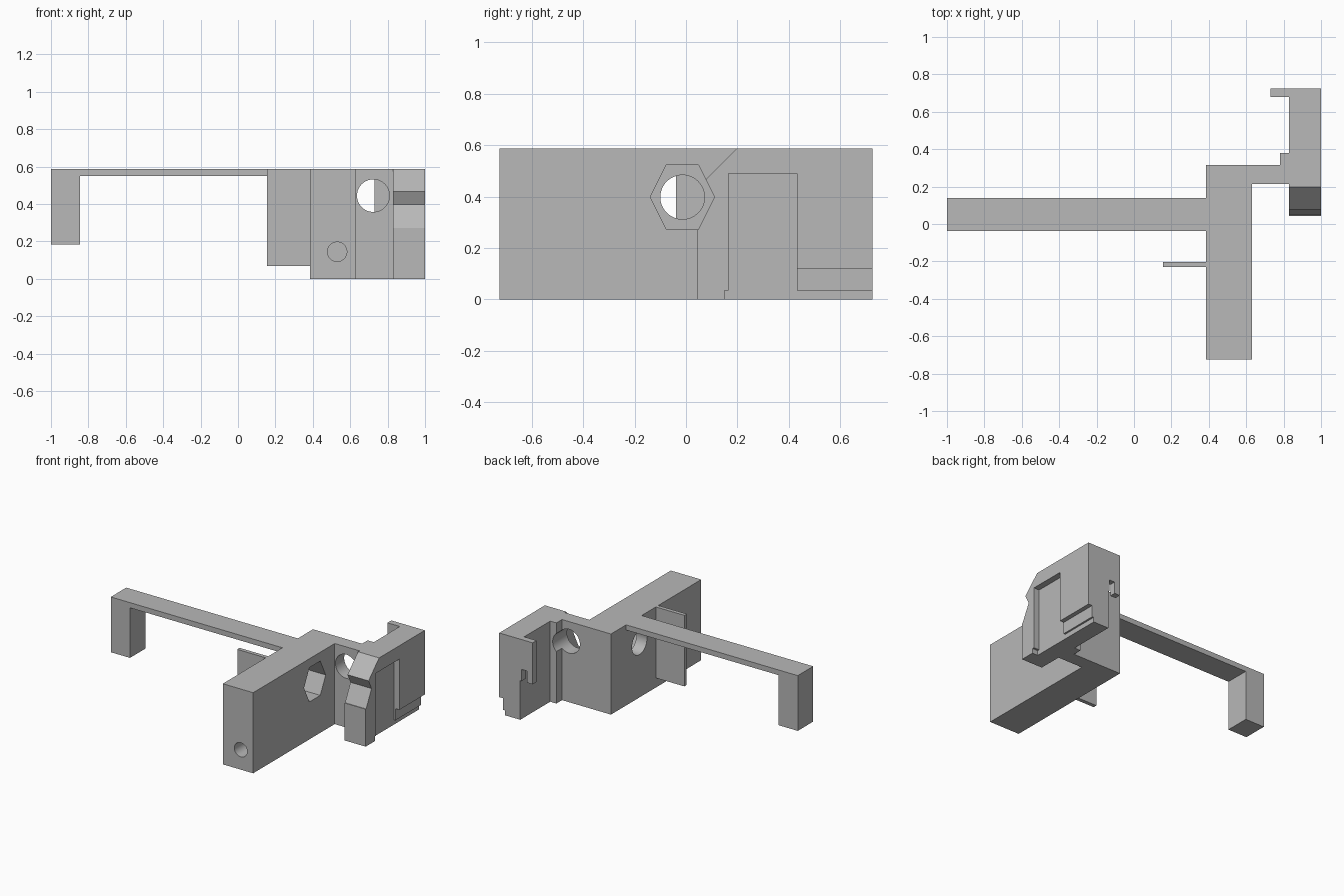
import bpy
import bmesh
from math import cos, sin, pi
from mathutils import Vector

cube = bpy.data.objects.get("Cube")
if cube:
    bpy.data.objects.remove(cube, do_unlink=True)

grey = bpy.data.materials.new("plain_grey")
grey.use_nodes = True
colour = (0.48, 0.48, 0.48, 1)
grey.diffuse_color = colour
grey.node_tree.nodes["Principled BSDF"].inputs["Base Color"].default_value = colour


def prism(name, axis, points, low, high):
    """Extrude a 2D outline along an axis: x takes (y, z), y takes (x, z), z takes (x, y)."""
    place = {"x": lambda a, b, d: (d, a, b),
             "y": lambda a, b, d: (a, d, b),
             "z": lambda a, b, d: (a, b, d)}[axis]
    bm = bmesh.new()
    face = bm.faces.new([bm.verts.new(place(a, b, low)) for a, b in points])
    grown = bmesh.ops.extrude_face_region(bm, geom=[face])["geom"]
    verts = [v for v in grown if isinstance(v, bmesh.types.BMVert)]
    bmesh.ops.translate(bm, verts=verts, vec=Vector(place(0, 0, high - low)))
    bmesh.ops.recalc_face_normals(bm, faces=bm.faces)
    mesh = bpy.data.meshes.new(name)
    bm.to_mesh(mesh)
    bm.free()
    mesh.materials.append(grey)
    obj = bpy.data.objects.new(name, mesh)
    bpy.context.collection.objects.link(obj)
    return obj


def rect(a0, a1, b0, b1):
    return [(a0, b0), (a1, b0), (a1, b1), (a0, b1)]


def circle(a, b, radius, sides=48):
    return [(a + radius * cos(2 * pi * i / sides), b + radius * sin(2 * pi * i / sides))
            for i in range(sides)]


def cut(target, *cutter_args):
    """Subtract a prism from the target and discard the cutter."""
    cutter = prism("cutter", *cutter_args)
    cutter.hide_render = True
    mod = target.modifiers.new("cut", "BOOLEAN")
    mod.operation = "DIFFERENCE"
    mod.solver = "EXACT"
    mod.object = cutter
    bpy.ops.object.select_all(action="DESELECT")
    bpy.context.view_layer.objects.active = target
    target.select_set(True)
    bpy.ops.object.modifier_apply(modifier=mod.name)
    bpy.data.objects.remove(cutter, do_unlink=True)


TOP = 0.588

# Body: long block, bridge, side block and rear tab in one plan outline
body = prism("body", "z", [
    (0.385, -0.725), (0.63, -0.725), (0.63, 0.215), (0.83, 0.215),
    (0.83, 0.043), (1, 0.043), (1, 0.725), (0.73, 0.725), (0.73, 0.68),
    (0.83, 0.68), (0.83, 0.38), (0.78, 0.38), (0.78, 0.315), (0.385, 0.315),
], 0, TOP)

# Nut pocket, which also clears the nose of the side block, and its bore
ny, nz, r = -0.014, 0.398, 0.125
hexagon = [(ny - r, nz), (ny - r / 2, nz - r), (ny + r / 2, nz - r),
           (ny + r, nz), (ny + r / 2, nz + r), (ny - r / 2, nz + r)]
cut(body, "x", hexagon, 0.47, 1.1)
cut(body, "x", circle(ny, nz, 0.086), 0.3, 0.5)

# Sloping nose of the side block
cut(body, "x", [(0, 0.39), (0.22, 0.61), (0, 0.61)], 0.8, 1.1)

# Hole through the bridge and blind hole in the front
cut(body, "y", circle(0.723, 0.445, 0.087), 0.1, 0.45)
cut(body, "y", circle(0.53, 0.145, 0.052), -0.8, -0.22)

# Rear tab: open below, with a notch beside its root
cut(body, "y", rect(0.7, 0.83, -0.1, 0.285), 0.6, 0.8)
cut(body, "y", rect(0.775, 0.82, 0.2, 0.37), 0.6, 0.8)

# Stepped recess in the outer side
cut(body, "x", [(0.15, -0.1), (0.8, -0.1), (0.8, 0.035), (0.432, 0.035),
                (0.432, 0.49), (0.165, 0.49), (0.165, 0.035), (0.15, 0.035)], 0.955, 1.1)
cut(body, "x", rect(0.4, 0.8, 0, 0.12), 0.968, 1.1)

# Arm with its hanging end leg
arm = prism("arm", "y", [(-1, 0.185), (-0.845, 0.185), (-0.845, 0.55),
                         (0.385, 0.55), (0.385, TOP), (-1, TOP)], -0.038, 0.14)

# Thin fin beside the arm
fin = prism("fin", "y", rect(0.155, 0.385, 0.07, TOP), -0.23, -0.202)

bpy.ops.object.select_all(action="DESELECT")
body.select_set(True)
bpy.context.view_layer.objects.active = body
bpy.ops.object.shade_smooth_by_angle()
